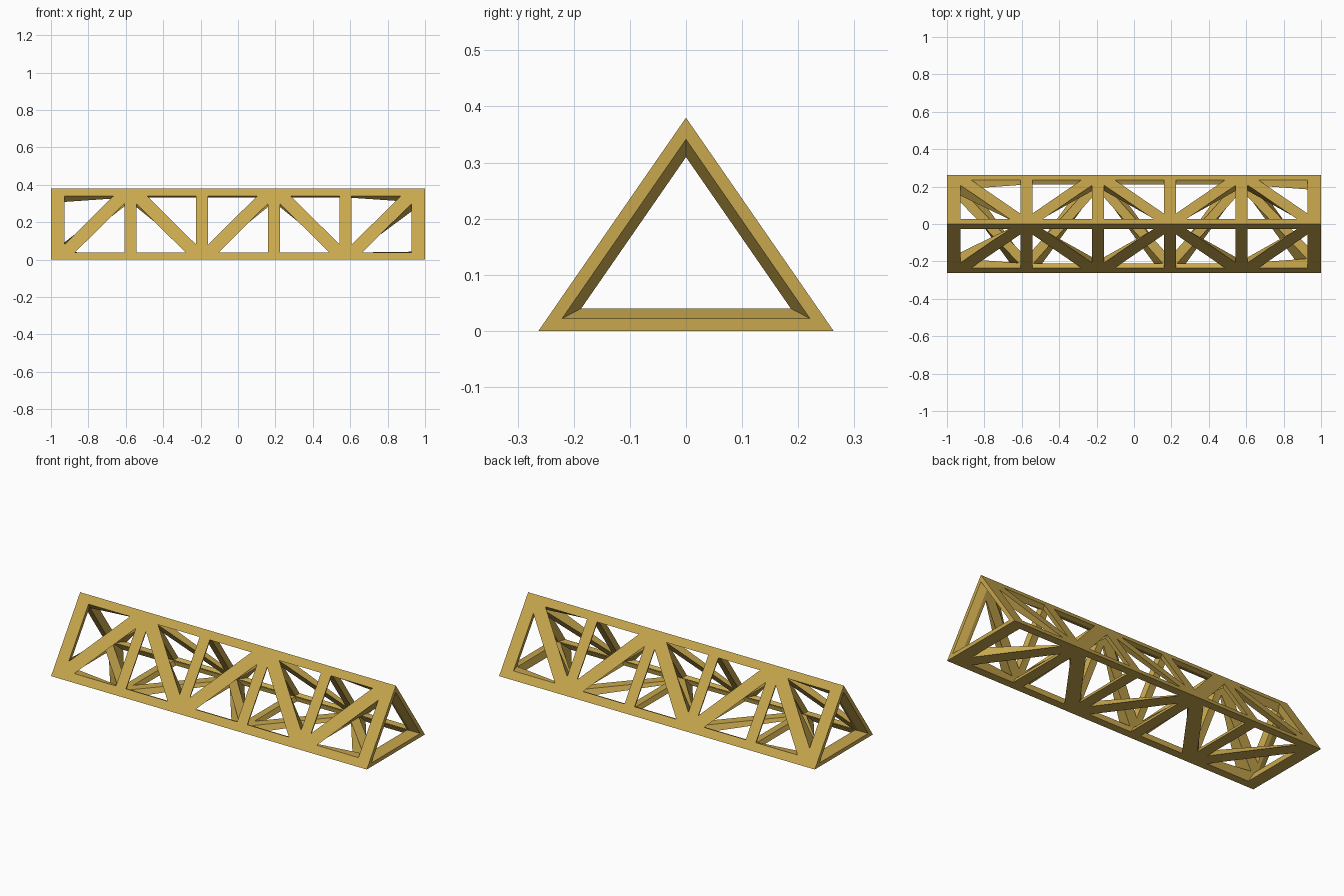
import bpy, bmesh
from mathutils import Vector

if "Cube" in bpy.data.objects:
    bpy.data.objects.remove(bpy.data.objects["Cube"])

# Triangular cross-section: front, back, top corner (y, z)
CORNERS = [(-0.263, 0.0), (0.263, 0.0), (0.0, 0.38)]
IN_R, IN_Z = 0.1378, 0.1378          # incircle of the section
NODES = [-0.96 + 0.384 * i for i in range(6)]
# (lower, upper) corner of each panel: front, back, bottom
PANELS = [(0, 2), (1, 2), (1, 0)]


def point(x, corner, depth=0.0):
    """Point on the prism edge, moved in so its sides are `depth` below the skin."""
    y, z = CORNERS[corner]
    s = 1 - depth / IN_R
    return Vector((x, y * s, IN_Z + (z - IN_Z) * s))


def node_depth(i):
    return 0.04 if i in (0, 5) else 0.025


def bar_width(n1, n2, widths):
    """Half width of the bar between two nodes: chord, post or diagonal."""
    if n1[1] == n2[1]:
        return widths[0]
    return widths[1] if n1[0] == n2[0] else widths[2]


def inset(tri, pts, widths):
    """Shrink a triangle by a separate distance from every edge."""
    area2 = (pts[1] - pts[0]).cross(pts[2] - pts[0]).length
    w = []                            # weight of the corner opposite each edge
    for k in range(3):
        a, b = (k + 1) % 3, (k + 2) % 3
        h = area2 / (pts[a] - pts[b]).length
        w.append(bar_width(tri[a], tri[b], widths) / h)
    out = []
    for k in range(3):
        a, b = (k + 1) % 3, (k + 2) % 3
        out.append(pts[k] * (1 - w[a] - w[b]) + pts[a] * w[a] + pts[b] * w[b])
    return out


bm = bmesh.new()


def face(*pts):
    bm.faces.new([bm.verts.new(p) for p in pts])


for lo, hi in PANELS:
    # five bays, each split by an alternating diagonal into two openings
    for i in range(5):
        a, b = (lo, hi) if i % 2 == 0 else (hi, lo)
        for tri in (((i, a), (i + 1, b), (i, b)),
                    ((i, a), (i + 1, a), (i + 1, b))):
            outer = [point(NODES[n], c) for n, c in tri]
            inner = [point(NODES[n], c, node_depth(n)) for n, c in tri]
            hole_out = inset(tri, outer, (0.047, 0.032, 0.038))
            hole_in = inset(tri, inner, (0.004, 0.02, 0.025))
            for k in range(3):
                m = (k + 1) % 3
                face(outer[k], outer[m], hole_out[m], hole_out[k])
                face(inner[m], inner[k], hole_in[k], hole_in[m])
                face(hole_out[k], hole_out[m], hole_in[m], hole_in[k])
    # end bars with a bevelled inner rim
    for s, n in ((-1, 0), (1, 5)):
        x = NODES[n]
        face(point(x, lo), point(x, hi), point(s, hi), point(s, lo))
        face(point(s, lo), point(s, hi), point(s, hi, 0.022), point(s, lo, 0.022))
        face(point(s, lo, 0.022), point(s, hi, 0.022),
             point(x, hi, 0.04), point(x, lo, 0.04))

bmesh.ops.remove_doubles(bm, verts=bm.verts[:], dist=1e-5)
bmesh.ops.recalc_face_normals(bm, faces=bm.faces[:])
mesh = bpy.data.meshes.new("triangular_truss")
bm.to_mesh(mesh)
bm.free()

# gold paint
gold = bpy.data.materials.new("gold")
gold.diffuse_color = (0.58, 0.39, 0.075, 1)
gold.use_nodes = True
gold.node_tree.nodes["Principled BSDF"].inputs["Base Color"].default_value = gold.diffuse_color
mesh.materials.append(gold)
truss = bpy.data.objects.new("triangular_truss", mesh)
bpy.context.collection.objects.link(truss)
